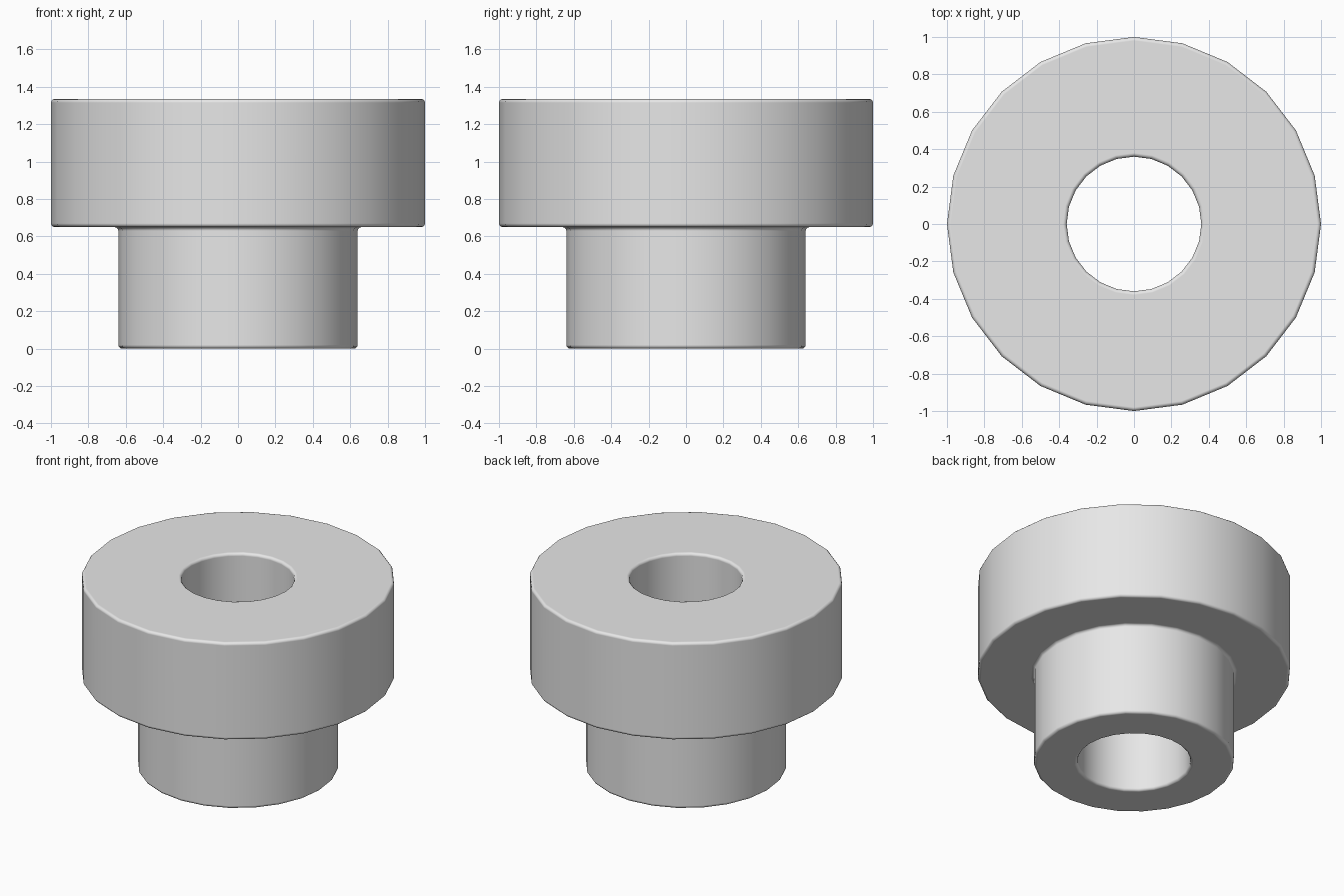
import bpy, bmesh, math

if "Cube" in bpy.data.objects:
    bpy.data.objects.remove(bpy.data.objects["Cube"])

SIDES = 24
BEVEL = 0.02

# Corners of the revolved cross-section (radius, height)
corners = [(0.36, 0.0), (0.64, 0.0), (0.64, 0.65), (1.0, 0.65), (1.0, 1.335), (0.36, 1.335)]


def rounded(points, r, steps=3):
    """Round every right-angled corner of a closed outline."""
    out = []
    n = len(points)
    for i, (x, z) in enumerate(points):
        px, pz = points[i - 1]
        nx, nz = points[(i + 1) % n]
        lp, ln = math.hypot(px - x, pz - z), math.hypot(nx - x, nz - z)
        a = ((px - x) / lp * r, (pz - z) / lp * r)
        b = ((nx - x) / ln * r, (nz - z) / ln * r)
        for s in range(steps + 1):
            t = s / steps * math.pi / 2
            ka, kb = 1 - math.sin(t), 1 - math.cos(t)
            out.append((x + a[0] * ka + b[0] * kb, z + a[1] * ka + b[1] * kb))
    return out


# Flanged bushing: rings of the outline joined around the z axis
outline = rounded(corners, BEVEL)
bm = bmesh.new()
rings = []
for k in range(SIDES):
    a = 2 * math.pi * k / SIDES
    rings.append([bm.verts.new((r * math.cos(a), r * math.sin(a), z)) for r, z in outline])
n = len(outline)
for k in range(SIDES):
    r0, r1 = rings[k], rings[(k + 1) % SIDES]
    for i in range(n):
        j = (i + 1) % n
        bm.faces.new((r0[i], r1[i], r1[j], r0[j])).smooth = True
bmesh.ops.recalc_face_normals(bm, faces=bm.faces)
mesh = bpy.data.meshes.new("flanged_bushing")
bm.to_mesh(mesh)
bm.free()

bushing = bpy.data.objects.new("flanged_bushing", mesh)
bpy.context.collection.objects.link(bushing)

# Keep the large faces flat and let the small bevels carry the shading
bushing.modifiers.new("weighted_normals", 'WEIGHTED_NORMAL').weight = 100

grey = bpy.data.materials.new("light grey")
grey.diffuse_color = (0.8, 0.8, 0.8, 1)
grey.use_nodes = True
grey.node_tree.nodes["Principled BSDF"].inputs["Base Color"].default_value = grey.diffuse_color
mesh.materials.append(grey)
